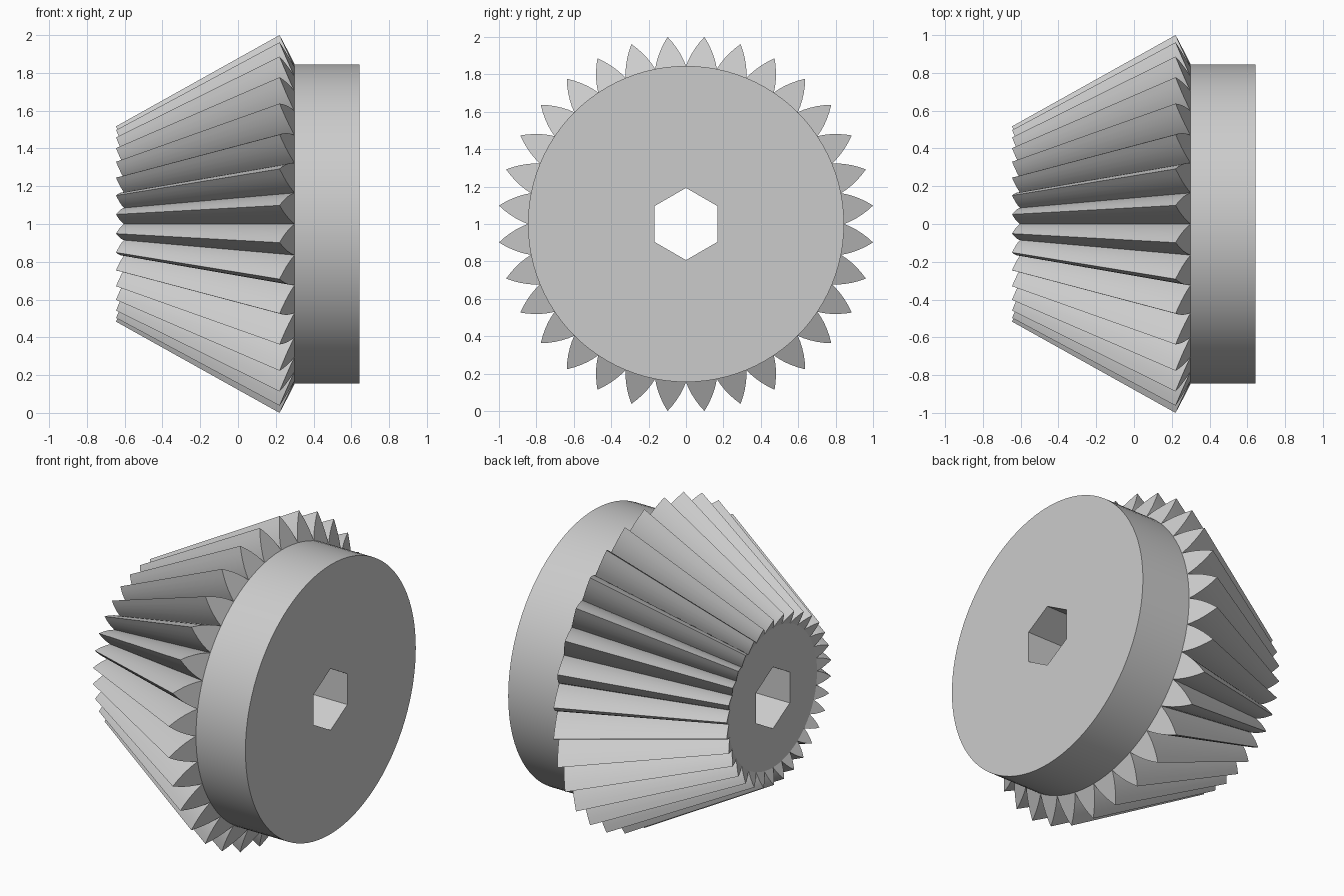
import bpy, bmesh, math

if "Cube" in bpy.data.objects:
    bpy.data.objects.remove(bpy.data.objects["Cube"])

TEETH, ARC, STEPS = 32, 3, 5          # teeth, root arc segments per tooth, flank segments
ROOT_X, ROOT_R = 0.30, 0.845          # big end of the toothed cone, tooth root
TIP_X, TIP_R = 0.22, 1.005            # big end, tooth tip
APEX_X, SCALE = -1.572, 0.517         # cone apex and small-end scale about it
HUB_X, HEX_R = 0.643, 0.193
N = TEETH * ARC
PITCH = 2 * math.pi / TEETH

bm = bmesh.new()


def vert(x, r, a):
    return bm.verts.new((x, r * math.sin(a), 1 + r * math.cos(a)))


def ring(x, r, n):
    return [vert(x, r, 2 * math.pi * i / n) for i in range(n)]


def skin(a, b, closed=True):
    for i in range(len(a) if closed else len(a) - 1):
        j = (i + 1) % len(a)
        bm.faces.new((a[i], a[j], b[j], b[i]))


def end_disc(outer, hexagon):
    # flat disc with a hexagonal hole, six sectors
    k = N // 6
    for i in range(6):
        arc = [outer[(i * k + j) % N] for j in range(k + 1)]
        bm.faces.new(arc + [hexagon[(i + 1) % 6], hexagon[i]])


def shrink(x, r):
    return APEX_X + SCALE * (x - APEX_X), SCALE * r


# root circles, hub end and hexagonal bore
small_x, small_r = shrink(ROOT_X, ROOT_R)
small = ring(small_x, small_r, N)
big = ring(ROOT_X, ROOT_R, N)
hub = ring(HUB_X, ROOT_R, N)
hex_a, hex_b = ring(small_x, HEX_R, 6), ring(HUB_X, HEX_R, 6)
skin(big, hub)
skin(hex_a, hex_b)
end_disc(small, hex_a)
end_disc(hub, hex_b)

# pointed, convex-sided teeth tapering towards the cone apex
for t in range(TEETH):
    mid = (t + 0.5) * PITCH
    outlines = []
    for roots, small_end in ((small, True), (big, False)):
        pts = [roots[t * ARC]]
        for k in range(1, 2 * STEPS):
            side = -1 if k < STEPS else 1
            h = 1 - abs(k - STEPS) / STEPS
            w = 1 - 0.5 * h - 0.5 * h * h
            x, r = ROOT_X + (TIP_X - ROOT_X) * h, ROOT_R + (TIP_R - ROOT_R) * h
            a = mid + side * w * (ROOT_R / r) * PITCH / 2
            pts.append(vert(*(shrink(x, r) if small_end else (x, r)), a))
        pts.append(roots[(t + 1) * ARC % N])
        inner = [roots[t * ARC + j] for j in range(ARC - 1, 0, -1)]
        bm.faces.new(pts + inner)      # tooth end face
        outlines.append(pts)
    skin(outlines[0], outlines[1], closed=False)

bmesh.ops.recalc_face_normals(bm, faces=bm.faces[:])
mesh = bpy.data.meshes.new("bevel_gear")
bm.to_mesh(mesh)
bm.free()

steel = bpy.data.materials.new("plain grey")
steel.diffuse_color = (0.6, 0.6, 0.6, 1)
steel.use_nodes = True
steel.node_tree.nodes["Principled BSDF"].inputs["Base Color"].default_value = steel.diffuse_color
mesh.materials.append(steel)
gear = bpy.data.objects.new("bevel_gear", mesh)
bpy.context.collection.objects.link(gear)
bpy.context.view_layer.objects.active = gear
gear.select_set(True)
bpy.ops.object.shade_smooth_by_angle(angle=math.radians(25))
